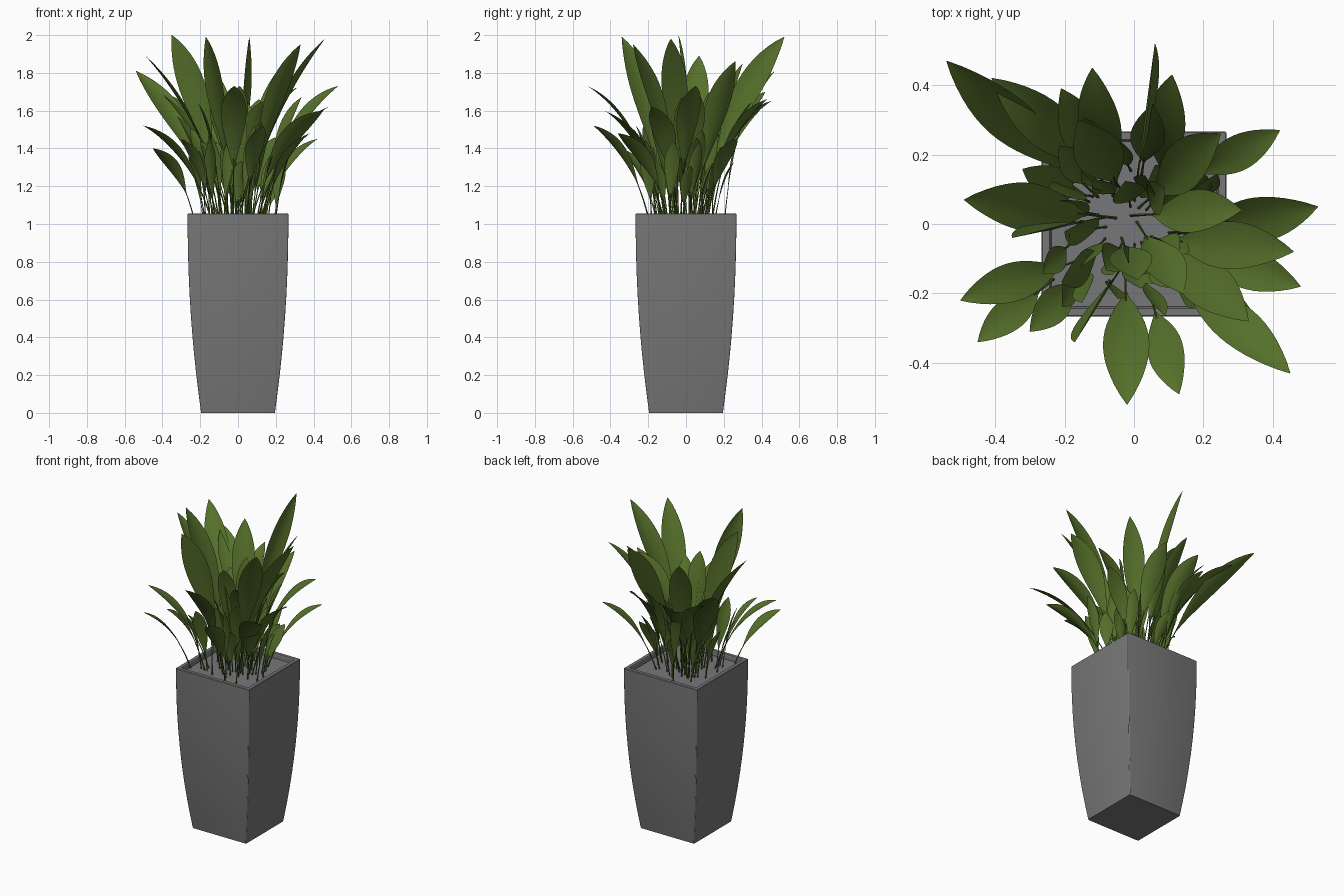
import bpy, bmesh, math, random
from mathutils import Vector, Matrix

if "Cube" in bpy.data.objects:
    bpy.data.objects.remove(bpy.data.objects["Cube"])

random.seed(7)


def material(name, col):
    m = bpy.data.materials.new(name)
    m.diffuse_color = (*col, 1)
    m.use_nodes = True
    m.node_tree.nodes["Principled BSDF"].inputs["Base Color"].default_value = m.diffuse_color
    return m


GREY = material("pot grey", (0.185, 0.185, 0.185))
SOIL = material("soil grey", (0.185, 0.18, 0.19))
GREEN = material("leaf green", (0.092, 0.163, 0.024))


def finish(bm, name, mat, angle):
    me = bpy.data.meshes.new(name)
    bm.to_mesh(me)
    bm.free()
    ob = bpy.data.objects.new(name, me)
    bpy.context.collection.objects.link(ob)
    me.materials.append(mat)
    bpy.ops.object.select_all(action='DESELECT')
    ob.select_set(True)
    bpy.context.view_layer.objects.active = ob
    bpy.ops.object.shade_smooth_by_angle(angle=math.radians(angle))
    return ob


def square_ring(bm, h, z, r=0.008):
    """Square loop of half-width h with small rounded corners."""
    pts = []
    for k in range(4):
        cx = (h - r) * (1 if k in (0, 3) else -1)
        cy = (h - r) * (1 if k in (0, 1) else -1)
        for j in range(4):
            a = k * math.pi / 2 + j * math.pi / 6
            pts.append(bm.verts.new((cx + r * math.cos(a), cy + r * math.sin(a), z)))
    return pts


def bridge(bm, a, b):
    n = len(a)
    for i in range(n):
        bm.faces.new((a[i], a[(i + 1) % n], b[(i + 1) % n], b[i]))


# Pot: bulging square sides, then an inset rim
bm = bmesh.new()
profile = [(0.267 - 0.072 * (1 - i / 10) ** 2.1, 1.053 * i / 10) for i in range(11)]
profile += [(0.264, 1.056), (0.243, 1.056), (0.24, 1.05), (0.236, 1.0)]
rings = [square_ring(bm, h, z) for h, z in profile]
for a, b in zip(rings, rings[1:]):
    bridge(bm, a, b)
bm.faces.new(rings[0][::-1])
finish(bm, "planter_pot", GREY, 20)

# Soil
bm = bmesh.new()
bm.faces.new(square_ring(bm, 0.24, 1.025))
finish(bm, "soil", SOIL, 30)

# Leaves: blade and stem along one bent curve
blades, stems = bmesh.new(), bmesh.new()
N = 16


def leaf(base, tip, half, roll=0, arch=0.62, start=0.27):
    b, t = Vector(base), Vector(tip)
    d = t - b
    c = b + Vector((d.x * 0.3, d.y * 0.3, d.z * arch))
    flat = Vector((-d.y, d.x, 0)).normalized()

    def at(u):
        p = b * (1 - u) ** 2 + c * 2 * u * (1 - u) + t * u * u
        return p, ((c - b) * (1 - u) + (t - c) * u).normalized()

    rows = []
    for i in range(N + 1):
        s = i / N
        p, g = at(start + (1 - start) * s)
        side = (Matrix.Rotation(math.radians(roll), 3, g) @ flat).normalized()
        up = g.cross(side)
        if up.z < 0:
            up = -up
        # widest past the middle, long taper toward the stem
        w = half * max(0.05, math.sin(math.pi * s ** 1.25) ** 0.85) if i < N else 0.001
        rows.append([blades.verts.new(p + side * w * k / 2 + up * w * 0.055 * k * k)
                     for k in range(-2, 3)])
    for r, q in zip(rows, rows[1:]):
        for k in range(4):
            blades.faces.new((r[k], r[k + 1], q[k + 1], q[k]))
    # thin stem
    prev = None
    for i in range(7):
        p, g = at((start + 0.08) * i / 6)
        up = g.cross(flat)
        rad = 0.0045 - 0.0004 * i
        ring = [stems.verts.new(p + rad * (flat * math.cos(k * math.pi / 2)
                                           + up * math.sin(k * math.pi / 2)))
                for k in range(4)]
        if prev:
            bridge(stems, prev, ring)
        prev = ring


# Main leaves by tip position; size and twist follow from reach and height
TIPS = [
    (-.54, .47, 1.81), (.06, .52, 1.99), (-.12, .45, 1.65), (.25, .26, 1.86),
    (.42, .27, 1.45), (.53, .05, 1.73), (.46, -.08, 1.98), (.48, -.18, 1.62),
    (.45, -.43, 1.6), (.33, -.28, 1.95), (.13, -.49, 1.52), (-.02, -.52, 1.73),
    (-.17, -.34, 1.99), (-.45, -.34, 1.4), (-.5, -.22, 1.52), (-.35, -.04, 2.0),
    (-.49, .07, 1.89), (-.41, .42, 1.7), (-.21, .39, 1.6), (-.16, .3, 1.85),
    (.01, -.16, 1.73), (.31, .04, 1.72), (.14, -.2, 1.65), (.38, -.36, 1.48),
    (-.3, -.31, 1.45), (.11, .43, 1.66),
]
for x, y, z in TIPS:
    k = random.uniform(0.05, 0.32) if z > 1.55 else random.uniform(0.25, 0.45)
    base = (x * k + random.uniform(-.04, .04), y * k + random.uniform(-.04, .04), 1.02)
    reach = (Vector((x, y, z)) - Vector(base)).length
    roll = 82 if z > 1.985 else random.uniform(-22, 22)
    leaf(base, (x, y, z), min(0.07, 0.022 + 0.055 * reach), roll, 0.6 if z > 1.75 else 0.74)

# Medium leaves spread around the middle of the plant
for i in range(16):
    a = i * 2.4 + 0.5
    r = random.uniform(0.12, 0.36)
    leaf((r * .4 * math.cos(a), r * .4 * math.sin(a), 1.02),
         (r * math.cos(a), r * math.sin(a), random.uniform(1.42, 1.74)),
         0.05, random.uniform(-45, 45), 0.68)

# Short outer leaves filling the lower part
for i in range(30):
    a = i * 2.4 + random.uniform(-.2, .2)
    r0 = random.uniform(0.07, 0.22)
    r1 = r0 + random.uniform(0.04, 0.13)
    leaf((r0 * math.cos(a), r0 * math.sin(a), 1.02),
         (r1 * math.cos(a + .2), r1 * math.sin(a + .2), random.uniform(1.3, 1.56)),
         random.uniform(.028, .042), random.uniform(-60, 60), 0.65, 0.2)

finish(blades, "leaf_blades", GREEN, 60)
finish(stems, "leaf_stems", GREEN, 60)
